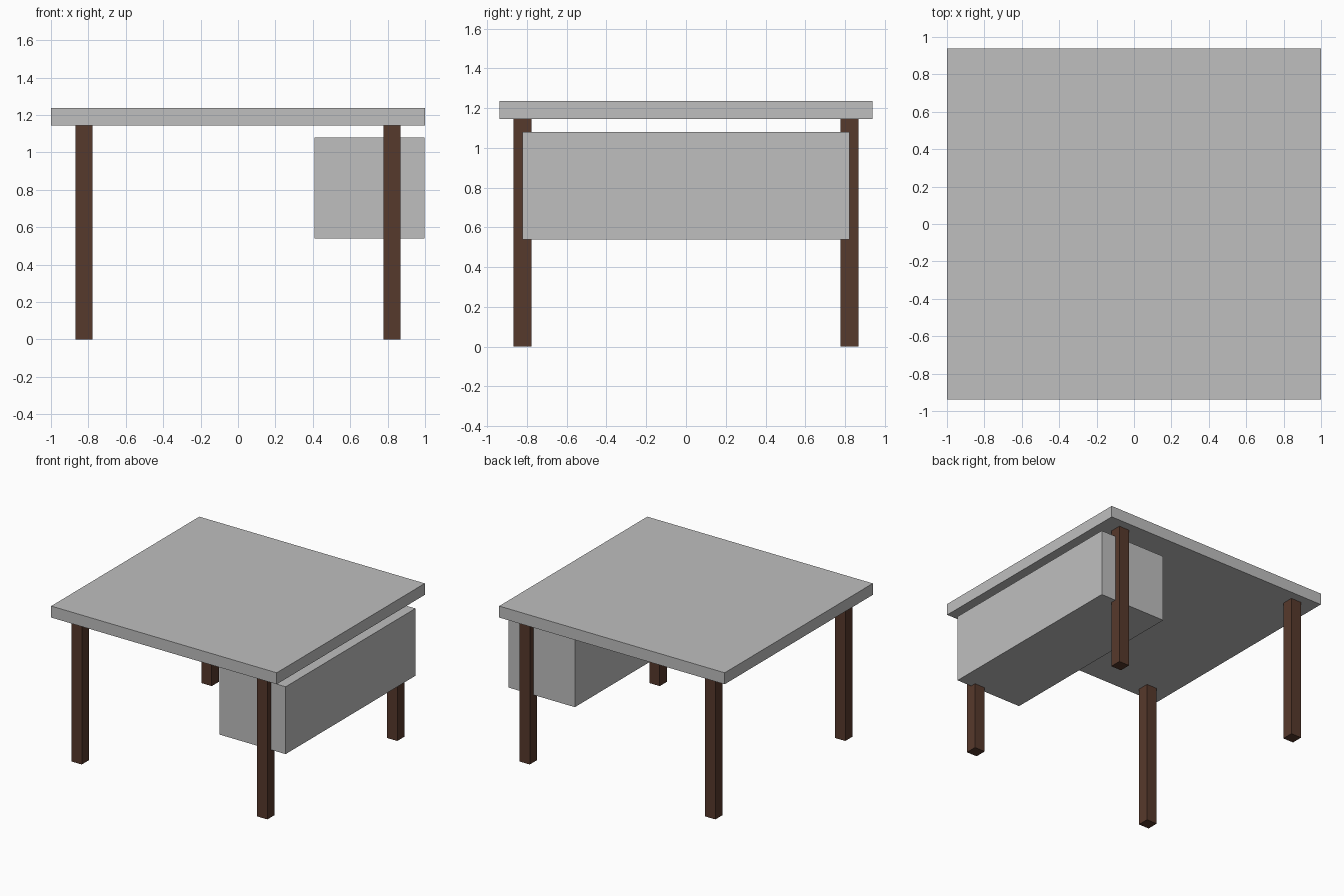
import bpy

if "Cube" in bpy.data.objects:
    bpy.data.objects.remove(bpy.data.objects["Cube"])


def material(name, rgb):
    m = bpy.data.materials.new(name)
    m.diffuse_color = (*rgb, 1.0)
    m.use_nodes = True
    m.node_tree.nodes["Principled BSDF"].inputs["Base Color"].default_value = m.diffuse_color
    return m


def box(name, lo, hi, mat):
    """Axis-aligned box between two corners."""
    centre = [(a + b) / 2 for a, b in zip(lo, hi)]
    size = [b - a for a, b in zip(lo, hi)]
    bpy.ops.mesh.primitive_cube_add(size=1, location=centre)
    ob = bpy.context.object
    ob.name = name
    ob.scale = size
    bpy.ops.object.transform_apply(location=False, rotation=False, scale=True)
    ob.data.materials.append(mat)
    return ob


grey = material("light grey", (0.52, 0.52, 0.52))
brown = material("dark brown wood", (0.094, 0.041, 0.025))

TOP_Z, UNDERSIDE_Z = 1.237, 1.145
LEG_POS, LEG_HALF = 0.823, 0.046

# Desk top
box("desk_top", (-1, -0.938, UNDERSIDE_Z), (1, 0.938, TOP_Z), grey)

# Drawer cabinet hanging on the right side, through the two right legs
box("drawer_cabinet", (0.41, -0.822, 0.54), (0.998, 0.822, 1.08), grey)

# Four square legs
for side, sx in (("left", -1), ("right", 1)):
    for end, sy in (("front", -1), ("back", 1)):
        x, y = sx * LEG_POS, sy * LEG_POS
        box(f"{end}_{side}_leg",
            (x - LEG_HALF, y - LEG_HALF, 0),
            (x + LEG_HALF, y + LEG_HALF, UNDERSIDE_Z), brown)
